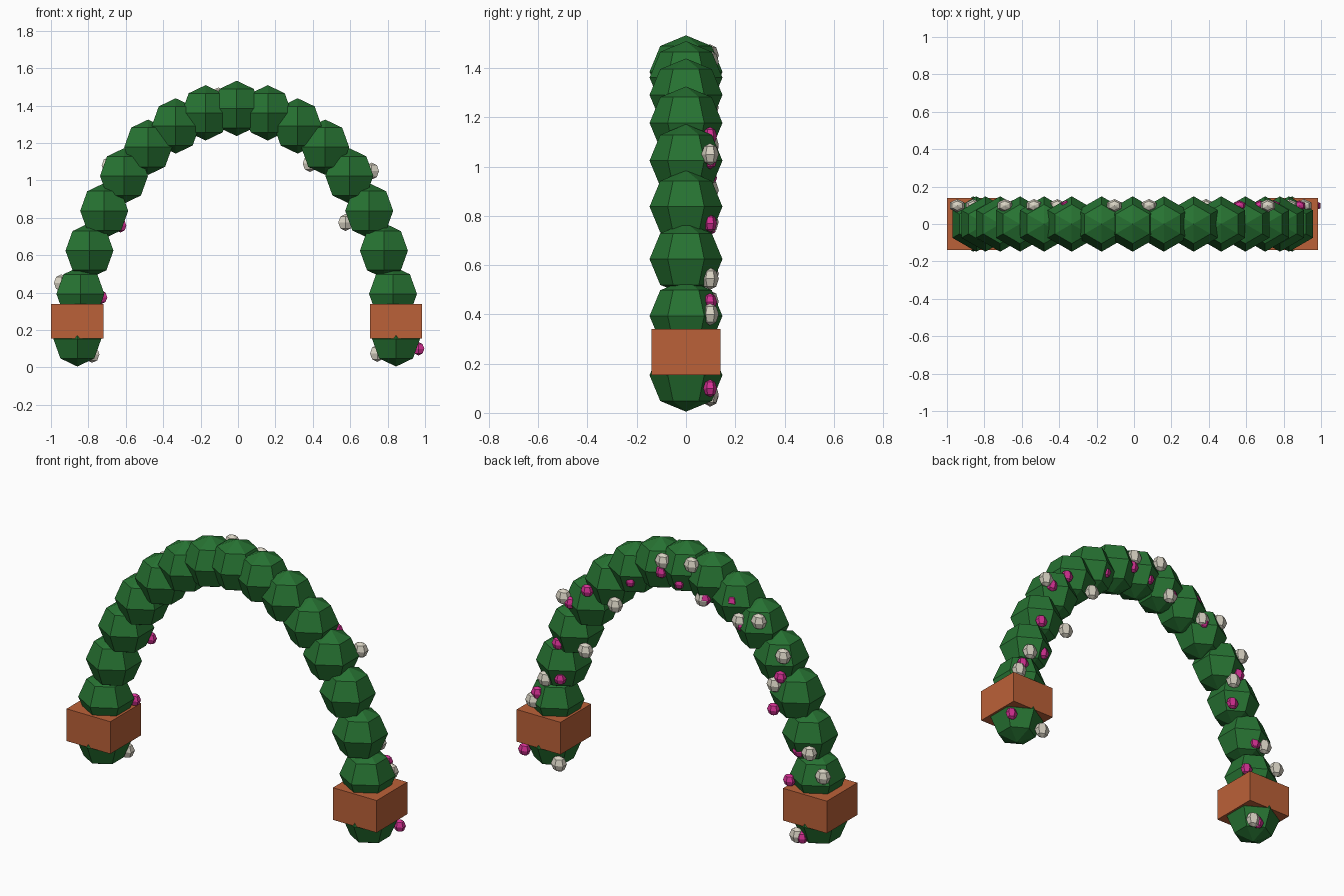
import bpy, bmesh, math
from mathutils import Matrix, Vector

if "Cube" in bpy.data.objects:
    bpy.data.objects.remove(bpy.data.objects["Cube"])


def material(name, rgb):
    m = bpy.data.materials.new(name)
    m.diffuse_color = (*rgb, 1)
    m.use_nodes = True
    m.node_tree.nodes["Principled BSDF"].inputs["Base Color"].default_value = m.diffuse_color
    return m


GREEN = material("leaf green", (0.02, 0.17, 0.032))
TERRACOTTA = material("terracotta", (0.50, 0.12, 0.04))
WHITE = material("cream white", (0.68, 0.64, 0.54))
PINK = material("magenta pink", (0.65, 0.03, 0.29))


def finish(name, bm, mat):
    me = bpy.data.meshes.new(name)
    bm.to_mesh(me)
    bm.free()
    me.materials.append(mat)
    ob = bpy.data.objects.new(name, me)
    bpy.context.collection.objects.link(ob)
    return ob


def ball(bm, pos, r, flat=1.0):
    # six-sided, four-ring low-poly ball, optionally flattened in y
    mat = Matrix.Translation(Vector(pos)) @ Matrix.Diagonal((r, r * flat, r, 1))
    bmesh.ops.create_uvsphere(bm, u_segments=6, v_segments=4, radius=1, matrix=mat)


# foliage balls along a half-ellipse arch
CX, RX, Z0, RZ = -0.007, 0.852, 0.153, 1.232
bm = bmesh.new()
for i in range(17):
    a = math.pi * i / 16
    ball(bm, (CX + RX * math.cos(a), 0, Z0 + RZ * math.sin(a)), 0.148)
finish("foliage_arch", bm, GREEN)

# planter boxes around both feet
for name, s in (("left_planter", -1), ("right_planter", 1)):
    bm = bmesh.new()
    bmesh.ops.create_cube(bm, size=1, matrix=Matrix.Translation((CX + s * RX, 0, 0.2475))
                          @ Matrix.Diagonal((0.28, 0.28, 0.186, 1)))
    finish(name, bm, TERRACOTTA)

# blossoms on the back of the arch (x, z)
white = [(.08, 1.426), (-.105, 1.452), (.715, 1.05), (.385, 1.09), (.575, .775),
         (-.535, 1.24), (-.41, 1.21), (-.69, 1.08), (-.635, .904), (-.858, .565),
         (-.945, .452), (.745, .075), (-.78, .07), (.909, .4), (.832, .545), (-.175, 1.275)]
pink = [(.673, 1.026), (.564, 1.125), (.29, 1.255), (.092, 1.36), (-.022, 1.327),
        (-.19, 1.28), (-.36, 1.311), (-.424, 1.19), (.75, .77), (.737, .57),
        (.883, .45), (.965, .1), (-.673, .955), (-.628, .758), (-.79, .56),
        (-.73, .375), (-.81, .065)]
for name, spots, r, mat in (("white_blossoms", white, 0.045, WHITE),
                            ("pink_blossoms", pink, 0.036, PINK)):
    bm = bmesh.new()
    for x, z in spots:
        ball(bm, (x, 0.098, z), r, 0.78)
    finish(name, bm, mat)
